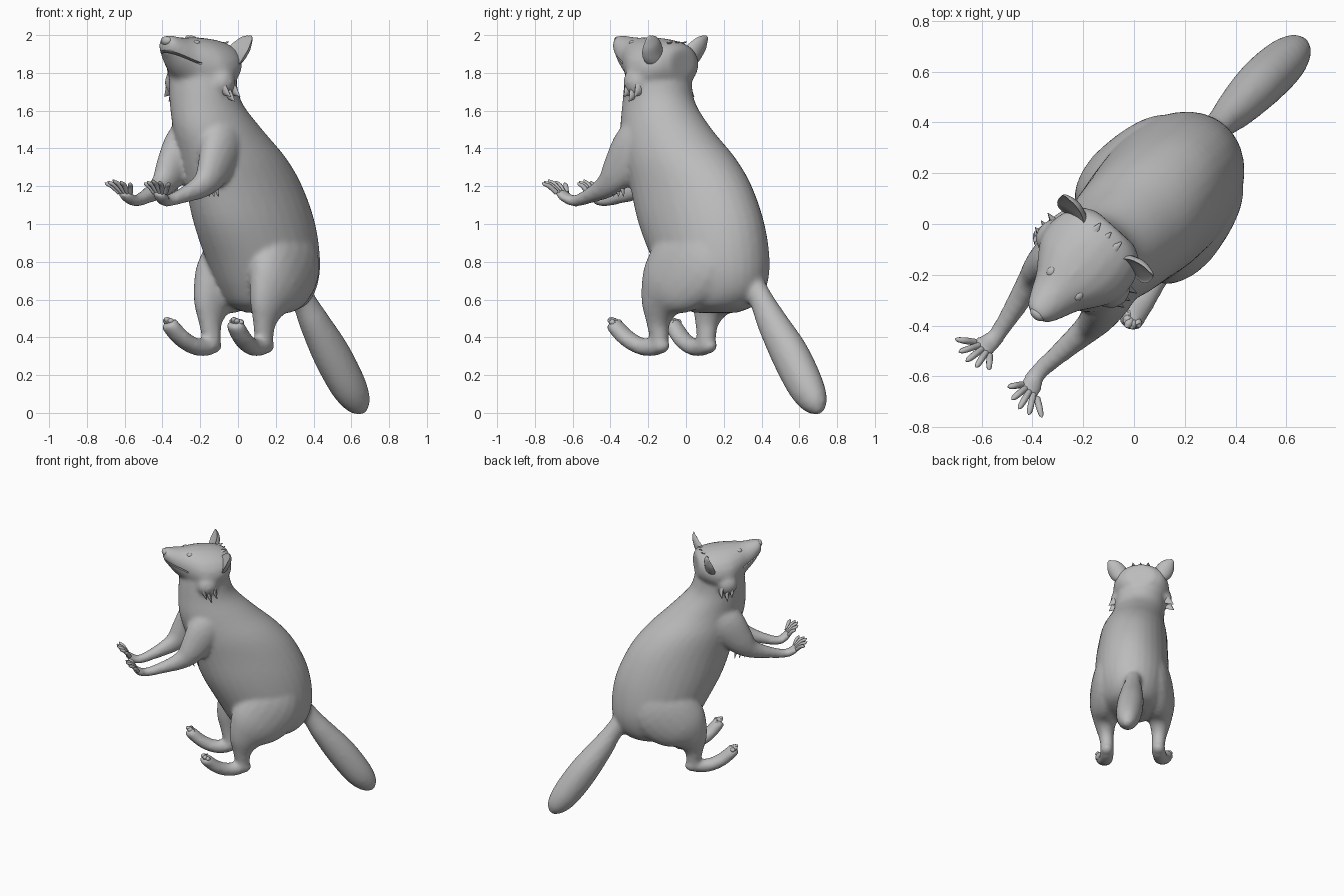
import bpy, bmesh
from math import sin, cos, pi, radians
from mathutils import Vector, Matrix

if "Cube" in bpy.data.objects:
    bpy.data.objects.remove(bpy.data.objects["Cube"])

# Local frame: x forward, y to the animal's left, z up; the animal faces diagonally
FRAME = Matrix.Rotation(radians(228), 4, "Z") @ Matrix.Translation((0, 0.01, 0))
HEAD_SHIFT = -0.055

fur = bpy.data.materials.new("grey_fur")
fur.use_nodes = True
GREY = (0.5, 0.5, 0.5, 1)
fur.diffuse_color = GREY
fur.node_tree.nodes["Principled BSDF"].inputs["Base Color"].default_value = GREY


def smooth_path(rows, steps):
    """Catmull-Rom through rows of (x, y, z, width, depth)."""
    p = [Vector(r) for r in rows]
    p = [2 * p[0] - p[1]] + p + [2 * p[-1] - p[-2]]
    out = []
    for a, b, c, d in zip(p, p[1:], p[2:], p[3:]):
        for i in range(steps):
            t = i / steps
            out.append(b + (c - a) * (t / 2) + (2 * a - 5 * b + 4 * c - d) * (t * t / 2)
                       + (3 * b - a - 3 * c + d) * (t ** 3 / 2))
    return out + [p[-2]]


def loft(bm, rows, side=1, shift=0, along=None, sides=20, steps=4, cup=1):
    """Closed tube of elliptical rings; cup below 0 hollows the front half."""
    path = smooth_path(rows, steps)
    rings = []
    for i, r in enumerate(path):
        tangent = Vector(along) if along else (
            path[min(i + 1, len(path) - 1)].to_3d() - path[max(i - 1, 0)].to_3d()).normalized()
        across = Vector((0, 1, 0))
        across = (across - tangent * across.dot(tangent)).normalized()
        normal = across.cross(tangent)
        ring = []
        for k in range(sides):
            a = 2 * pi * k / sides
            depth = sin(a) * max(r[4], 0.002) * (cup if sin(a) > 0 else 1)
            co = r.to_3d() + across * cos(a) * max(r[3], 0.002) + normal * depth
            ring.append(bm.verts.new((co.x, co.y * side + shift, co.z)))
        rings.append(ring)
    faces = [bm.faces.new(rings[0]), bm.faces.new(rings[-1])]
    for low, high in zip(rings, rings[1:]):
        for k in range(sides):
            n = (k + 1) % sides
            faces.append(bm.faces.new((low[k], low[n], high[n], high[k])))
    bmesh.ops.recalc_face_normals(bm, faces=faces)


def ball(bm, centre, scale):
    at = Matrix.Translation(centre) @ Matrix.Diagonal((*scale, 1))
    bmesh.ops.create_uvsphere(bm, u_segments=16, v_segments=10, radius=1, matrix=at)


def tuft(bm, base, direction, width, side=1, shift=0):
    """Flat pointed lock of fur, rooted inside the body."""
    base, direction = Vector(base), Vector(direction)
    start, end = base - direction * .6, base + direction
    rows = [(*start, width, width * .5), (*base, width * .8, width * .35), (*end, .002, .002)]
    loft(bm, rows, side, shift, sides=8, steps=2)


def finish(bm, name, angle=60):
    mesh = bpy.data.meshes.new(name)
    bm.to_mesh(mesh)
    bm.free()
    mesh.materials.append(fur)
    mesh.shade_smooth()
    mesh.set_sharp_from_angle(angle=radians(angle))
    ob = bpy.data.objects.new(name, mesh)
    bpy.context.collection.objects.link(ob)
    ob.matrix_world = FRAME
    return ob


# Fused body: torso, head, limbs and tail
bm = bmesh.new()
torso = [(-.22, 0, .53, .1, .12), (-.22, 0, .57, .19, .22), (-.22, 0, .66, .235, .29),
         (-.19, 0, .8, .265, .34), (-.12, 0, 1, .265, .38), (-.04, -.005, 1.2, .25, .37),
         (.045, -.01, 1.35, .235, .335), (.15, -.02, 1.5, .205, .27), (.22, -.04, 1.64, .185, .2),
         (.235, -.05, 1.76, .18, .175), (.235, -.05, 1.84, .17, .16)]
loft(bm, torso, along=(0, 0, 1), sides=32)
head = [(.06, 0, 1.85, .1, .08), (.1, 0, 1.845, .165, .115), (.18, 0, 1.825, .2, .155),
        (.27, 0, 1.82, .198, .168), (.34, 0, 1.845, .158, .143), (.4, 0, 1.873, .113, .115),
        (.46, 0, 1.907, .085, .088), (.505, 0, 1.94, .062, .06), (.53, 0, 1.95, .038, .04)]
loft(bm, head, shift=HEAD_SHIFT, along=(1, 0, 0))
tail = [(-.38, -.02, .75, .08, .1), (-.51, -.02, .62, .06, .066), (-.61, -.015, .48, .08, .083),
        (-.74, -.01, .31, .096, .104), (-.86, 0, .145, .092, .1), (-.935, .005, .05, .066, .072),
        (-.97, .005, .003, .025, .025)]
loft(bm, tail)
arm = [(.14, .07, 1.52, .1, .11), (.25, .125, 1.42, .095, .135), (.35, .148, 1.285, .073, .105),
       (.435, .145, 1.205, .056, .068), (.57, .125, 1.152, .042, .042), (.69, .11, 1.122, .035, .031),
       (.745, .12, 1.142, .046, .026), (.775, .125, 1.17, .045, .022)]
leg = [(-.27, .12, .95, .11, .15), (-.2, .163, .81, .125, .235), (-.08, .193, .68, .117, .205),
       (-.01, .2, .58, .083, .13), (.015, .193, .48, .056, .07), (.015, .187, .4, .048, .054),
       (.03, .187, .355, .05, .05), (.12, .198, .35, .052, .046), (.21, .215, .39, .056, .044),
       (.285, .232, .457, .052, .042), (.305, .237, .478, .042, .034)]
for side in (1, -1):
    # the shoulders lean slightly to the right, the paws do not
    lean = [(x, y - side * .004 * (7 - k), *rest) for k, (x, y, *rest) in enumerate(arm)]
    loft(bm, lean, side)
    loft(bm, leg, side)
    ball(bm, (.005, .188 * side, .355), (.055, .047, .042))
    ball(bm, (.25, .16 * side + HEAD_SHIFT, 1.75), (.075, .065, .075))
body = finish(bm, "body")
fuse = body.modifiers.new("fuse", "REMESH")
fuse.mode = "VOXEL"
fuse.voxel_size = 0.014
relax = body.modifiers.new("relax", "SMOOTH")
relax.factor, relax.iterations = 0.5, 7

# Mouth slit, cut right through the snout
bm = bmesh.new()
tilt = Matrix.Translation((.46, HEAD_SHIFT, 1.885)) @ Matrix.Rotation(radians(-24), 4, "Y")
bmesh.ops.create_cube(bm, size=1, matrix=tilt @ Matrix.Diagonal((.18, .4, .01, 1)))
cutter = finish(bm, "mouth_cutter")
cutter.hide_render = True
slit = body.modifiers.new("mouth", "BOOLEAN")
slit.operation, slit.object = "DIFFERENCE", cutter
bpy.context.view_layer.update()
baked = bpy.data.meshes.new_from_object(body.evaluated_get(bpy.context.evaluated_depsgraph_get()))
body.modifiers.clear()
body.data = baked
baked.shade_smooth()
baked.set_sharp_from_angle(angle=radians(50))
bpy.data.objects.remove(cutter)

# Ears, hollow at the front
bm = bmesh.new()
ear = [(.15, .12, 1.86, .05, .05), (.14, .16, 1.91, .066, .05), (.12, .195, 1.955, .055, .04),
       (.105, .22, 1.985, .026, .018), (.1, .225, 1.998, .006, .005)]
for side in (1, -1):
    loft(bm, ear, side, HEAD_SHIFT, cup=-0.15)
finish(bm, "ears")

# Eyes and nose
bm = bmesh.new()
for side in (1, -1):
    ball(bm, (.355, .07 * side + HEAD_SHIFT, 1.957), (.024, .019, .016))
finish(bm, "eyes")
bm = bmesh.new()
ball(bm, (.518, HEAD_SHIFT, 1.97), (.022, .034, .024))
finish(bm, "nose")

# Fingers and toes fan out from each paw and end in claws
for name, root, tip, fan, thick in (
        ("fingers", (.765, .125, 1.165), (.845, .14, 1.235), .09, .013),
        ("toes", (.275, .23, .452), (.322, .24, .505), .036, .018)):
    bm = bmesh.new()
    for side in (1, -1):
        for k in range(-2, 3):
            a, b = Vector(root), Vector(tip)
            a.y += k * fan * .22
            b += Vector((-.009 * k * k, k * fan * .5, -.008 * abs(k)))
            rows = [(*a, thick, thick), (*(a.lerp(b, .5) + Vector((0, 0, .008))), thick, thick),
                    (*a.lerp(b, .85), thick * .8, thick * .7), (*b, .002, .002)]
            loft(bm, rows, side, sides=8, steps=3)
    finish(bm, name)

# Cheek ruff
bm = bmesh.new()
for side in (1, -1):
    for x, z, drop in ((.28, 1.725, .05), (.245, 1.705, .055), (.205, 1.725, .05)):
        tuft(bm, (x, .175, z), (-.01, .06, -drop), .055, side, HEAD_SHIFT)
finish(bm, "cheek_ruff")

# Small locks lying along the crown and spine
bm = bmesh.new()
for k in (-1, 0, 1):
    tuft(bm, (.14, k * .05, 1.95), (-.055, k * .006, .015), .03, 1, HEAD_SHIFT)
for x, z in ((-.125, 1.475), (-.29, 1.28), (-.46, .91)):
    tuft(bm, (x + .03, -.01, z), (-.045, 0, -.06), .035)
finish(bm, "crown_and_back_locks")

# Elbow and knee locks
bm = bmesh.new()
for side in (1, -1):
    for k in range(3):
        tuft(bm, (.33 + .035 * k, .145 - side * .016, 1.2), (-.015, .005, -.055), .028, side)
    tuft(bm, (.075, .2, .62), (.02, .01, -.045), .035, side)
finish(bm, "elbow_and_knee_locks")
